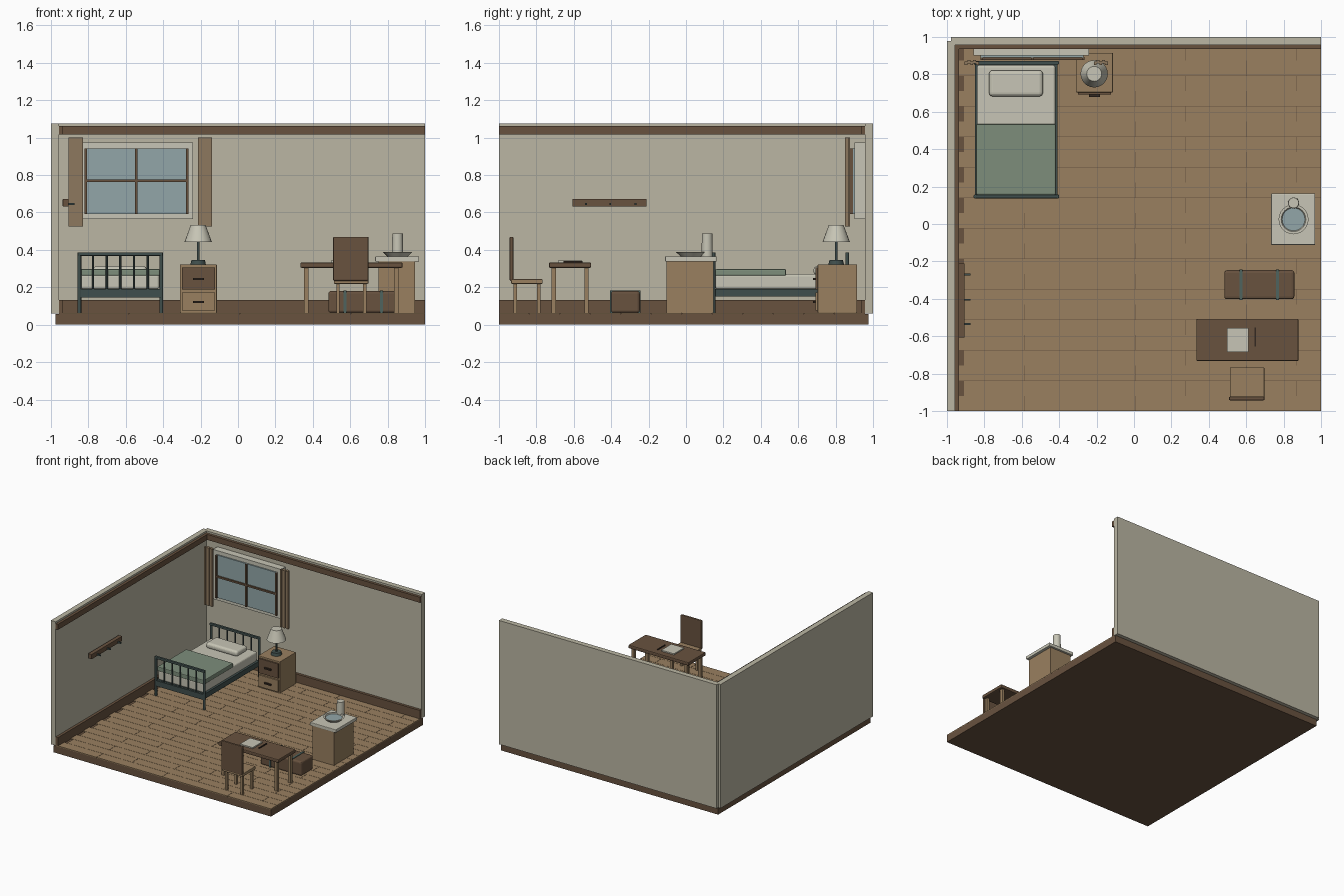
import bpy, math

if "Cube" in bpy.data.objects:
    bpy.data.objects.remove(bpy.data.objects["Cube"])


def mat(name, r, g, b):
    m = bpy.data.materials.new(name)
    m.diffuse_color = [(c / 255) ** 2.2 for c in (r, g, b)] + [1]
    m.use_nodes = True
    m.node_tree.nodes["Principled BSDF"].inputs["Base Color"].default_value = m.diffuse_color
    return m


PLASTER = mat("plaster", 186, 181, 162)
WALNUT = mat("walnut", 104, 83, 65)
OAK = mat("oak", 152, 127, 96)
IRON = mat("iron", 66, 80, 78)
LINEN = mat("linen", 198, 196, 180)
GREEN = mat("green_wool", 124, 140, 122)
GLASS = mat("glass", 145, 165, 167)
CURTAIN = mat("curtain", 140, 120, 95)
TEAL = mat("strap", 80, 100, 95)
INK = mat("ink", 55, 45, 38)


def finish(ob, name, m, bevel=0, seg=2):
    ob.name = name
    ob.data.materials.append(m)
    if bevel:
        b = ob.modifiers.new("bevel", 'BEVEL')
        b.width, b.segments = bevel, seg
    return ob


def box(name, x, y, z, m, bevel=0, seg=2):
    """Box from (min, max) pairs."""
    bpy.ops.mesh.primitive_cube_add(size=1, location=[(a + b) / 2 for a, b in (x, y, z)])
    ob = bpy.context.object
    for v in ob.data.vertices:
        for i, (a, b) in enumerate((x, y, z)):
            v.co[i] *= b - a
    return finish(ob, name, m, bevel, seg)


def cone(name, x, y, z0, z1, r0, r1, m, n=24):
    bpy.ops.mesh.primitive_cone_add(vertices=n, radius1=r0, radius2=r1, depth=z1 - z0,
                                    location=(x, y, (z0 + z1) / 2))
    bpy.ops.object.shade_smooth_by_angle()
    return finish(bpy.context.object, name, m)


def lathe(name, x, y, profile, m, n=24):
    """Spin (radius, z) points about a vertical axis."""
    verts, faces = [], []
    for i in range(n):
        a = 2 * math.pi * i / n
        verts += [(x + r * math.cos(a), y + r * math.sin(a), z) for r, z in profile]
    k = len(profile)
    for i in range(n):
        j = (i + 1) % n
        faces += [(i * k + p, j * k + p, j * k + p + 1, i * k + p + 1) for p in range(k - 1)]
    me = bpy.data.meshes.new(name)
    me.from_pydata(verts, [], faces)
    ob = bpy.data.objects.new(name, me)
    bpy.context.collection.objects.link(ob)
    bpy.context.view_layer.objects.active = ob
    bpy.ops.object.select_all(action='DESELECT')
    ob.select_set(True)
    bpy.ops.object.shade_smooth_by_angle()
    return finish(ob, name, m)


# Room shell
F = 0.063
box("floor_slab", (-.975, 1), (-1, .975), (0, .056), WALNUT)
box("left_wall", (-1, -.957), (-1, .978), (.06, 1.077), PLASTER)
box("back_wall", (-.978, 1), (.957, 1), (.06, 1.077), PLASTER)
for part, z in (("baseboard", (.056, .132)), ("crown", (1.017, 1.062))):
    box("left_" + part, (-.957, -.935), (-1, .957), z, WALNUT)
    box("back_" + part, (-.957, 1), (.935, .957), z, WALNUT)

# Staggered floor planks
ROWS, LENGTH, GAP = 24, .593, .002
pitch = 1.957 / ROWS
for i in range(ROWS):
    y0 = -1 + i * pitch
    x = -.912 if i % 2 else -1.178
    while x < 1:
        box("floor_plank", (max(x, -.957) + GAP, min(x + LENGTH, 1)), (y0, y0 + pitch - GAP),
            (.054, F), OAK)
        x += LENGTH

# Bed: iron ends with bars, rails, bedding
for end, y in (("foot", .147), ("head", .862)):
    for x in (-.848, -.410):
        cone(end + "_post", x, y, F, .385, .010, .010, IRON, 12)
    for i in range(1, 6):
        cone(end + "_bar", -.848 + .438 * i / 6, y, .17, .378, .006, .006, IRON, 8)
    box(end + "_top_rail", (-.856, -.402), (y - .010, y + .010), (.368, .387), IRON, .004)
    box(end + "_low_rail", (-.848, -.410), (y - .008, y + .008), (.145, .19), IRON)
box("bed_frame", (-.850, -.408), (.15, .86), (.15, .192), IRON)
box("mattress", (-.84, -.42), (.157, .85), (.19, .272), LINEN, .014, 3)
box("blanket", (-.845, -.418), (.157, .535), (.262, .297), GREEN, .006)
box("pillow", (-.775, -.487), (.682, .822), (.265, .313), LINEN, .02, 4)

# Nightstand
box("nightstand", (-.31, -.113), (.704, .915), (F, .322), OAK, .003)
for z0, z1 in ((.187, .307), (.075, .172)):
    zc = (z0 + z1) / 2
    box("drawer_front", (-.30, -.122), (.692, .706), (z0, z1), WALNUT if z0 > .1 else OAK, .002)
    box("drawer_handle", (-.24, -.182), (.678, .694), (zc - .007, zc + .004), INK)

# Table lamp
cone("lamp_base", -.213, .803, .32, .345, .042, .036, IRON)
cone("lamp_stem", -.213, .803, .34, .46, .007, .007, IRON, 12)
cone("lamp_shade", -.213, .803, .443, .532, .073, .04, LINEN)

# Window with muntins
box("window_frame", (-.857, -.24), (.90, .957), (.566, .973), LINEN)
box("window_glass", (-.822, -.27), (.89, .902), (.592, .942), GLASS)
for x in (-.815, -.545, -.272):
    box("muntin_upright", (x - .007, x + .007), (.878, .892), (.592, .942), WALNUT)
box("muntin_cross", (-.822, -.266), (.878, .892), (.762, .776), WALNUT)

# Pleated curtains
for x0 in (-.905, -.215):
    for i in range(5):
        x, d = x0 + i * .015, .008 * (i % 2)
        box("curtain_pleat", (x, x + .015), (.85 + d, .870 + d), (.526, 1.0), CURTAIN)

# Peg rail on the left wall
box("peg_rail", (-.937, -.905), (-.607, -.21), (.632, .672), WALNUT, .002)
for y in (-.535, -.405, -.27):
    box("peg", (-.91, -.873), (y - .005, y + .005), (.64, .651), IRON)

# Washstand with basin, water and jug
box("washstand_cabinet", (.75, .945), (-.105, .147), (F, .342), OAK)
box("washstand_top", (.733, .968), (-.112, .163), (.338, .365), LINEN, .004)
lathe("basin", .853, .025, [(0, .366), (.055, .366), (.08, .39), (.066, .39), (.055, .374), (0, .374)], LINEN)
cone("water", .853, .025, .37, .384, .056, .061, GLASS)
cone("jug", .853, .113, .363, .487, .03, .028, LINEN)

# Suitcase with straps
box("suitcase", (.483, .857), (-.402, -.247), (F, .18), WALNUT, .014, 3)
for x in (.573, .766):
    box("suitcase_strap", (x - .008, x + .008), (-.405, -.244), (F, .184), TEAL)

# Writing desk with paper and pen
box("desk_top", (.333, .88), (-.733, -.507), (.304, .333), WALNUT, .007)
for x in (.365, .847):
    for y in (-.708, -.532):
        box("desk_leg", (x - .012, x + .012), (y - .012, y + .012), (F, .308), OAK)
box("paper", (.498, .613), (-.685, -.555), (.332, .343), LINEN)
box("pen", (.645, .653), (-.655, -.553), (.332, .34), INK)

# Chair
box("chair_seat", (.512, .697), (-.935, -.767), (.219, .244), OAK, .004)
box("chair_back", (.508, .698), (-.943, -.923), (.235, .47), WALNUT, .006)
for x in (.535, .677):
    for y in (-.912, -.787):
        box("chair_leg", (x - .009, x + .009), (y - .009, y + .009), (F, .225), OAK)
